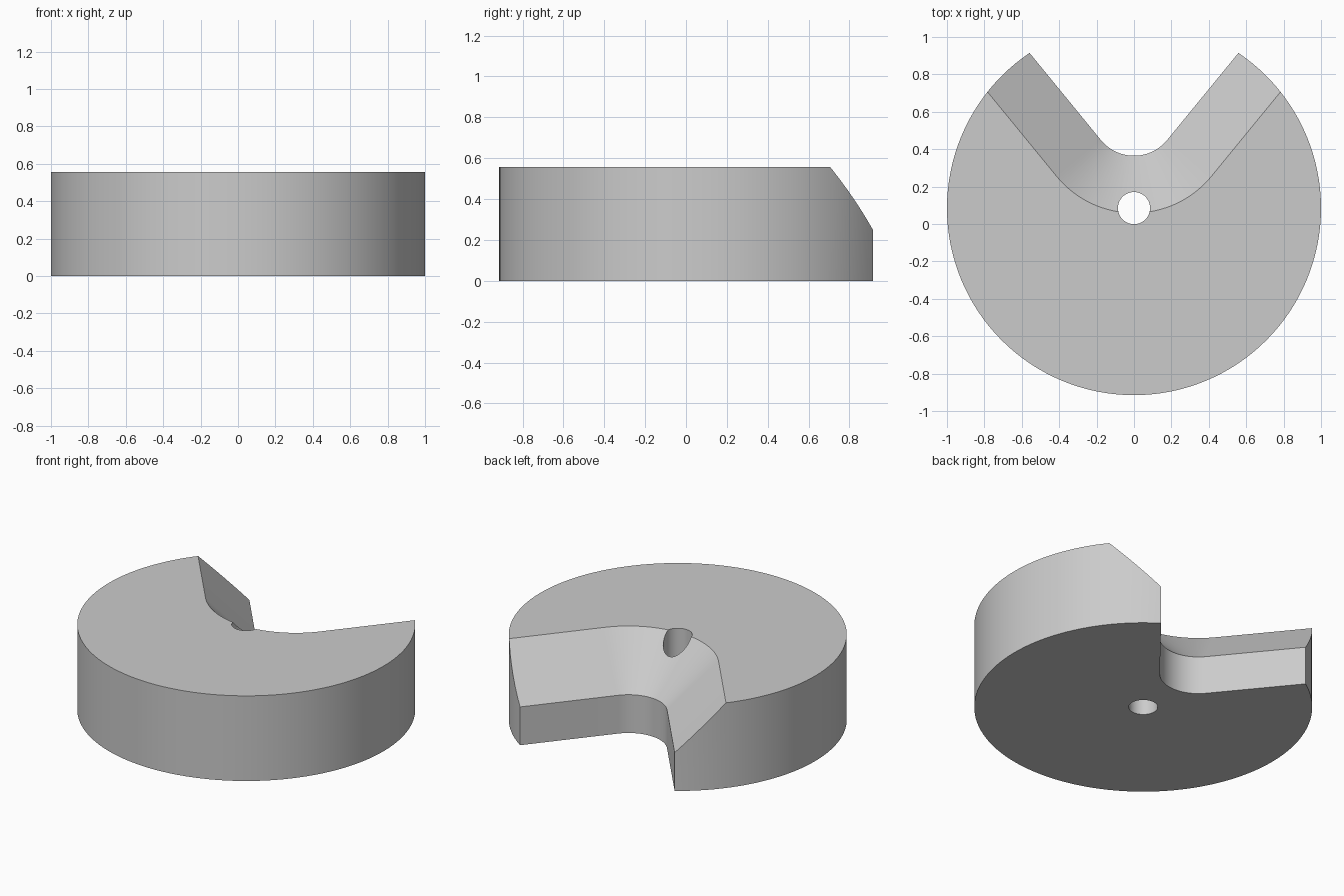
import bpy, bmesh
from math import sin, cos, radians

cube = bpy.data.objects.get("Cube")
if cube:
    bpy.data.objects.remove(cube)

HEIGHT, LEDGE = 0.556, 0.25      # disc height, start of the sloped face
CENTRE_Y = 0.085                 # disc and hole axis
TIP_Y, TIP_R = 0.365, 0.229      # rounded end of the notch
ANGLE = radians(39.3)            # notch side angle from the y axis

grey = bpy.data.materials.new("light_grey")
grey.use_nodes = True
colour = (0.6, 0.6, 0.6, 1)
grey.diffuse_color = colour
grey.node_tree.nodes["Principled BSDF"].inputs["Base Color"].default_value = colour


def cylinder(name, radius, z0, z1, sides):
    bpy.ops.mesh.primitive_cylinder_add(
        vertices=sides, radius=radius, depth=z1 - z0,
        location=(0, CENTRE_Y, (z0 + z1) / 2))
    ob = bpy.context.object
    ob.name = name
    ob.data.materials.append(grey)
    return ob


def notch_outline(radius, z, steps=32):
    """V outline with a round tip, opening toward the back."""
    cy, reach = TIP_Y + TIP_R, 2.0
    half = radians(90) - ANGLE
    pts = []
    for i in range(steps + 1):
        a = -half + 2 * half * i / steps
        pts.append((radius * sin(a), cy - radius * cos(a), z))
    dx, dy = reach * sin(ANGLE), reach * cos(ANGLE)
    first, last = pts[0], pts[-1]
    return ([(first[0] - dx, first[1] + dy, z)] + pts
            + [(last[0] + dx, last[1] + dy, z)])


def notch_cutter():
    """Vertical lower wall, then a 45 degree flare to above the top."""
    bm = bmesh.new()
    extra = 0.1
    levels = [(TIP_R, -extra), (TIP_R, LEDGE),
              (TIP_R + HEIGHT + extra - LEDGE, HEIGHT + extra)]
    rings = [[bm.verts.new(p) for p in notch_outline(r, z)] for r, z in levels]
    for low, high in zip(rings, rings[1:]):
        for i in range(len(low)):
            j = (i + 1) % len(low)
            bm.faces.new((low[i], low[j], high[j], high[i]))
    bm.faces.new(rings[0][::-1])
    bm.faces.new(rings[-1])
    bmesh.ops.recalc_face_normals(bm, faces=bm.faces)
    mesh = bpy.data.meshes.new("notch_cutter")
    bm.to_mesh(mesh)
    bm.free()
    mesh.materials.append(grey)
    ob = bpy.data.objects.new("notch_cutter", mesh)
    bpy.context.collection.objects.link(ob)
    return ob


# Disc body with the flared notch and the centre hole cut away
disc = cylinder("notched_disc", 1.0, 0, HEIGHT, 128)
cutters = [notch_cutter(), cylinder("hole_cutter", 0.086, -0.2, HEIGHT + 0.2, 48)]

bpy.ops.object.select_all(action='DESELECT')
disc.select_set(True)
bpy.context.view_layer.objects.active = disc
for cutter in cutters:
    cutter.hide_render = True
    mod = disc.modifiers.new(cutter.name, 'BOOLEAN')
    mod.operation = 'DIFFERENCE'
    mod.solver = 'EXACT'
    mod.object = cutter
    bpy.ops.object.modifier_apply(modifier=mod.name)
for cutter in cutters:
    bpy.data.objects.remove(cutter)

bpy.ops.object.shade_smooth_by_angle(angle=radians(30))
